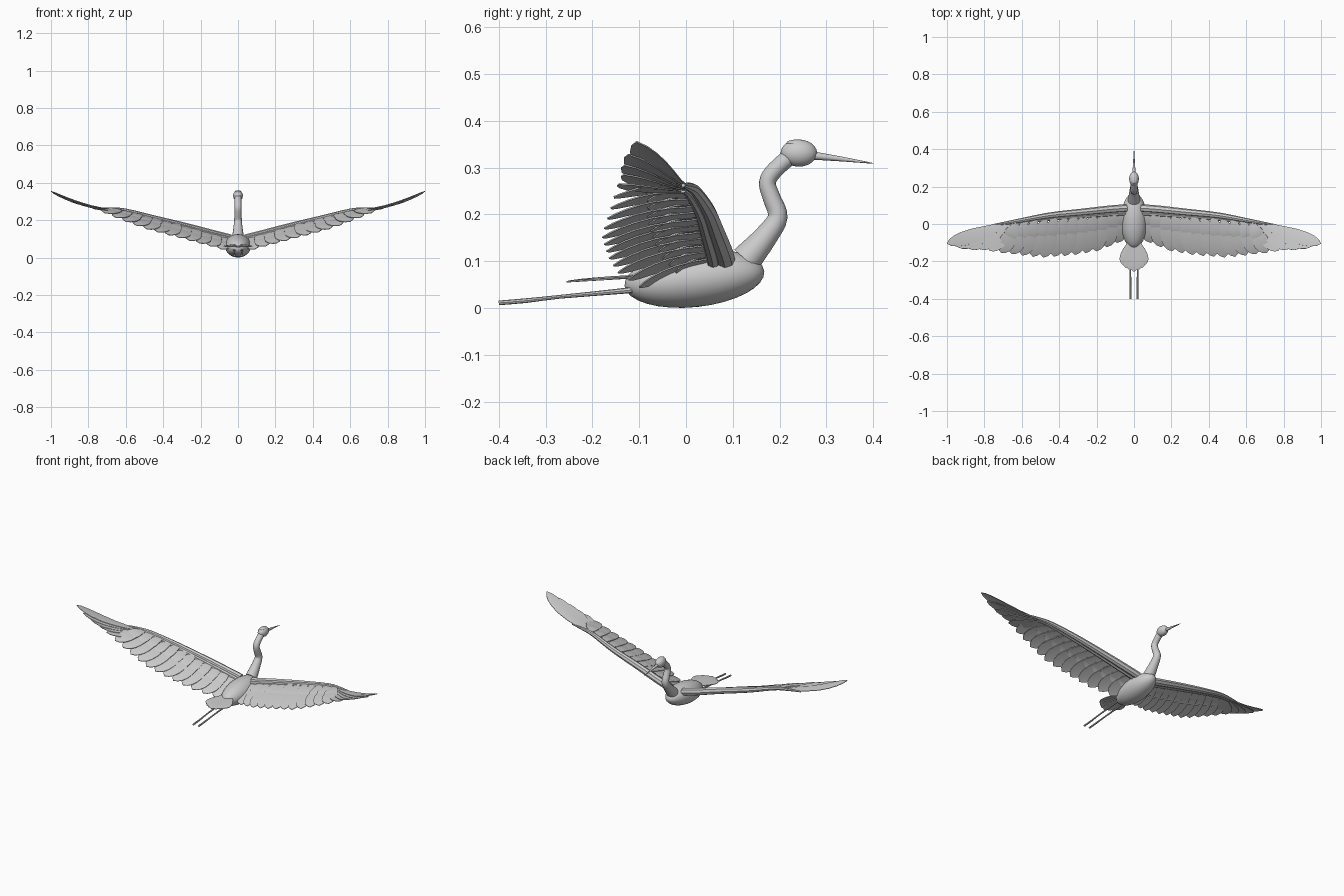
import bpy, bmesh, math
from mathutils import Vector

if "Cube" in bpy.data.objects:
    bpy.data.objects.remove(bpy.data.objects["Cube"])


def finish(name, bm, angle=40):
    bmesh.ops.recalc_face_normals(bm, faces=bm.faces)
    me = bpy.data.meshes.new(name)
    bm.to_mesh(me)
    bm.free()
    ob = bpy.data.objects.new(name, me)
    bpy.context.collection.objects.link(ob)
    bpy.ops.object.select_all(action='DESELECT')
    ob.select_set(True)
    bpy.context.view_layer.objects.active = ob
    bpy.ops.object.shade_smooth_by_angle(angle=math.radians(angle))
    return ob


def mirror(ob):
    ob.modifiers.new("mirror", 'MIRROR').use_mirror_merge = False
    return ob


def lerp_table(table, x):
    for a, b in zip(table, table[1:]):
        if x <= b[0]:
            t = (x - a[0]) / (b[0] - a[0])
            return [p + (q - p) * t for p, q in zip(a, b)]
    return list(table[-1])


def smooth_path(pts, n=4):
    # Catmull-Rom through rows of (x, y, z, radius)
    p = [pts[0]] + list(pts) + [pts[-1]]
    out = []
    for i in range(1, len(p) - 2):
        for k in range(n):
            t = k / n
            out.append([0.5 * (2 * b + (c - a) * t + (2 * a - 5 * b + 4 * c - d) * t * t
                        + (3 * b - a - 3 * c + d) * t ** 3)
                        for a, b, c, d in zip(p[i - 1], p[i], p[i + 1], p[i + 2])])
    return out + [list(pts[-1])]


def tube(name, pts, sides=10, n=4):
    path = smooth_path(pts, n)
    bm = bmesh.new()
    rings = []
    for i, q in enumerate(path):
        a, b = path[max(i - 1, 0)], path[min(i + 1, len(path) - 1)]
        d = (Vector(b[:3]) - Vector(a[:3])).normalized()
        ref = Vector((1, 0, 0)) if abs(d.x) < 0.7 else Vector((0, 1, 0))
        u = d.cross(ref).normalized()
        v = d.cross(u)
        rings.append([bm.verts.new(Vector(q[:3]) + q[3] * (u * math.cos(w) + v * math.sin(w)))
                      for w in (2 * math.pi * k / sides for k in range(sides))])
    for r, s in zip(rings, rings[1:]):
        for k in range(sides):
            bm.faces.new((r[k], r[(k + 1) % sides], s[(k + 1) % sides], s[k]))
    bm.faces.new(rings[0])
    bm.faces.new(rings[-1])
    return finish(name, bm)


def ellipsoid(name, loc, size, tilt=0, seg=32):
    bm = bmesh.new()
    bmesh.ops.create_uvsphere(bm, u_segments=seg, v_segments=seg // 2, radius=1)
    ob = finish(name, bm, 60)
    ob.location, ob.scale, ob.rotation_euler = loc, size, (math.radians(tilt), 0, 0)
    return ob


# half-width of a feather along its length
OUTLINE = [(0, .3), (.15, .55), (.35, .8), (.55, 1), (.72, 1), (.85, .82), (.94, .5), (1, .03)]


def add_feather(bm, root, tip, width, bend=0.0, up=(0, 0, 1), thick=0.003):
    root, tip = Vector(root), Vector(tip)
    d = (tip - root).normalized()
    side = d.cross(Vector(up)).normalized()
    nrm = side.cross(d)
    layers = []
    for off in (thick / 2, -thick / 2):
        rows = []
        for t, w in OUTLINE:
            c = root.lerp(tip, t) + nrm * (bend * 4 * t * (1 - t) + off)
            rows.append([bm.verts.new(c + side * (width / 2 * w * k) + nrm * (0.003 * w * (1 - abs(k))))
                         for k in (-1, 0, 1)])
        layers.append(rows)
        for r, s in zip(rows, rows[1:]):
            for k in (0, 1):
                bm.faces.new((r[k], r[k + 1], s[k + 1], s[k]))
    a, b = layers
    rim = lambda L: [r[0] for r in L] + [L[-1][1]] + [r[2] for r in reversed(L)] + [L[0][1]]
    ra, rb = rim(a), rim(b)
    for i in range(len(ra)):
        j = (i + 1) % len(ra)
        bm.faces.new((ra[i], ra[j], rb[j], rb[i]))


# body, neck, head, beak
ellipsoid("body", (0, 0.018, 0.063), (0.07, 0.15, 0.061), 6)
tube("neck", [(0, .128, .103, .033), (0, .172, .155, .025), (0, .196, .195, .021),
              (0, .183, .235, .019), (0, .174, .268, .018), (0, .19, .295, .018),
              (0, .232, .332, .018)], 16)
ellipsoid("head", (0, .241, .331), (.026, .039, .029), 0, 24)
ellipsoid("crown_patch", (0, .237, .352), (.017, .023, .008), 0, 16)
tube("beak", [(0, .268, .326, .009), (0, .335, .318, .005), (0, .4, .309, .0008)], 10, 2)

# trailing legs
mirror(tube("legs", [(.022, -.06, .045, .008), (.02, -.14, .036, .006), (.019, -.27, .024, .004),
                     (.018, -.34, .016, .005), (.018, -.4, .011, .005)], 8, 2))

# tail fan
bm = bmesh.new()
for i in range(-3, 4):
    a = i * 0.2
    ln = 0.165 - 0.004 * abs(i)
    add_feather(bm, (i * .006, -.09, .066 + .001 * abs(i)),
                (math.sin(a) * ln * .72, -.09 - math.cos(a) * ln, .056 + .001 * abs(i)), .055)
finish("tail_feathers", bm)

# wing arm: leading-edge bar plus a thinner bar behind it
ARM = [(.04, .084, .103, .021), (.12, .079, .123, .021), (.27, .064, .164, .019),
       (.45, .046, .210, .016), (.60, .020, .250, .012), (.68, .006, .259, .009), (.76, -.006, .262, .004)]
mirror(tube("wing_arms", ARM, 8))
mirror(tube("wing_rear_bars", [(x, y - .026 + .02 * x, z - .007, r * .7) for x, y, z, r in ARM[:-1]], 8))

# secondaries and the shorter coverts over them
TIPS = [(.09, -.10, .045), (.2, -.145, .075), (.33, -.167, .11), (.5, -.18, .155),
        (.62, -.165, .20), (.74, -.150, .25)]
N = 12
bm, cov = bmesh.new(), bmesh.new()
for i in range(N):
    t = i / (N - 1)
    x, y, z, r = lerp_table(ARM, .06 + .57 * t)
    root = Vector((x, y - .01, z - .004 + .002 * (i % 2)))
    tip = Vector(lerp_table(TIPS, .09 + .62 * t))
    slope = (-.27, 0, 1)
    add_feather(bm, root, tip, .088, .008, slope)
    lift = Vector((0, 0, .005))
    add_feather(cov, root + lift, root.lerp(tip, .55) + lift, .075, .005, slope)
mirror(finish("secondary_feathers", bm))
mirror(finish("covert_feathers", cov))

# primaries fanning out from the wrist, curling upward
PRIM = [(1.0, -.105, .355, .075), (.945, -.122, .328, .075), (.885, -.130, .305, .075),
        (.83, -.132, .285, .075), (.775, -.142, .265, .078)]
bm = bmesh.new()
for i, (x, y, z, w) in enumerate(PRIM):
    root = (.67 - .012 * i, .0 + .002 * i, .257 - .002 * i)
    add_feather(bm, root, (x, y, z), w, -.018 + .003 * i, (-.25, .15, 1))
mirror(finish("primary_feathers", bm))
